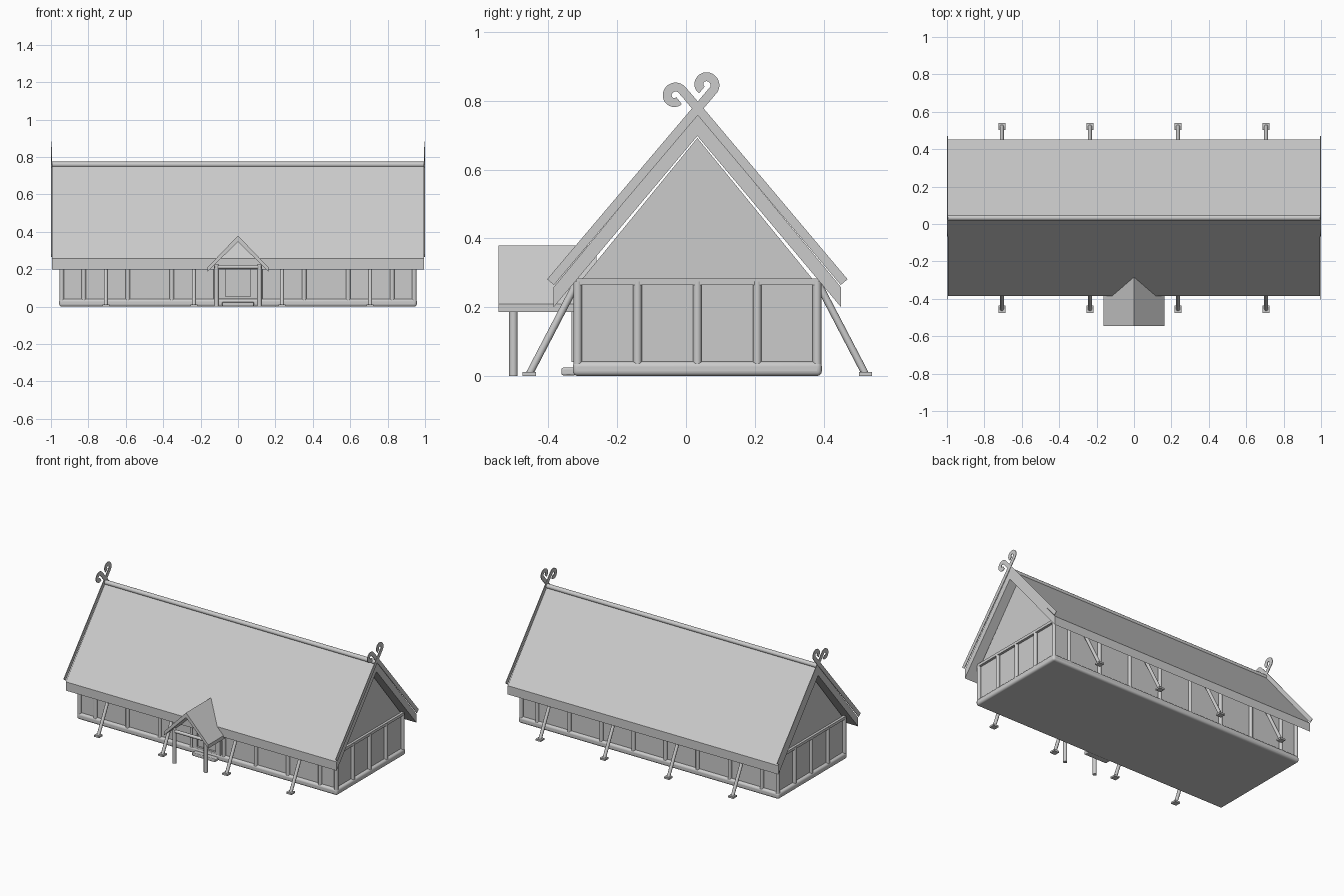
import bpy, bmesh, math
from mathutils import Vector

cube = bpy.data.objects.get("Cube")
if cube:
    bpy.data.objects.remove(cube, do_unlink=True)

GREY = 0.6
mat = bpy.data.materials.new("plain grey")
mat.use_nodes = True
mat.diffuse_color = (GREY, GREY, GREY, 1)
mat.node_tree.nodes["Principled BSDF"].inputs["Base Color"].default_value = (GREY, GREY, GREY, 1)

MID = 0.033          # y of the ridge
HALF_X = 0.95        # half length of the hall
HALF_Y = 0.355       # half width of the hall
WALL_TOP = 0.27


def finish(name, bm, bevel=0, smooth=False):
    bmesh.ops.recalc_face_normals(bm, faces=bm.faces)
    mesh = bpy.data.meshes.new(name)
    bm.to_mesh(mesh)
    bm.free()
    mesh.materials.append(mat)
    ob = bpy.data.objects.new(name, mesh)
    bpy.context.scene.collection.objects.link(ob)
    if bevel:
        mod = ob.modifiers.new("rounding", "BEVEL")
        mod.width, mod.segments = bevel, 4
    if smooth:
        bpy.ops.object.select_all(action="DESELECT")
        ob.select_set(True)
        bpy.context.view_layer.objects.active = ob
        bpy.ops.object.shade_smooth_by_angle(angle=math.radians(40))
    return ob


def box(name, lo, hi, bevel=0):
    bm = bmesh.new()
    bmesh.ops.create_cube(bm, size=1)
    for v in bm.verts:
        v.co = Vector([a + (b - a) * (c + 0.5) for a, b, c in zip(lo, hi, v.co)])
    return finish(name, bm, bevel, bool(bevel))


def rod(name, a, b, r, sides=12):
    a, b = Vector(a), Vector(b)
    bm = bmesh.new()
    bmesh.ops.create_cone(bm, cap_ends=True, segments=sides, radius1=r, radius2=r, depth=(b - a).length)
    turn = (b - a).to_track_quat("Z", "Y")
    for v in bm.verts:
        v.co = turn @ v.co + (a + b) / 2
    return finish(name, bm, 0, True)


def prism(name, outline, axis, start, end):
    """Extrude a closed outline of (across, z) points along x or y."""
    bm = bmesh.new()
    place = (lambda p, t: (t, p[0], p[1])) if axis == "x" else (lambda p, t: (p[0], t, p[1]))
    rings = [[bm.verts.new(place(p, t)) for p in outline] for t in (start, end)]
    n = len(outline)
    for i in range(n):
        j = (i + 1) % n
        bm.faces.new((rings[0][i], rings[0][j], rings[1][j], rings[1][i]))
    bm.faces.new(rings[0])
    bm.faces.new(rings[1])
    return finish(name, bm)


def gable_roof(mid, half, eave_low, eave_high, apex_low, apex_high):
    return [(mid - half, eave_low), (mid - half, eave_high), (mid, apex_high),
            (mid + half, eave_high), (mid + half, eave_low), (mid, apex_low)]


def ribbon(name, path, width, x, thick):
    """Flat board of constant width following a (y, z) path."""
    pts = [Vector(p) for p in path]
    left, right = [], []
    for i, p in enumerate(pts):
        d = (pts[min(i + 1, len(pts) - 1)] - pts[max(i - 1, 0)]).normalized()
        side = Vector((-d.y, d.x)) * width / 2
        left.append(p + side)
        right.append(p - side)
    bm = bmesh.new()
    rows = [[bm.verts.new((x + s * thick / 2, q.x, q.y)) for q, s in
             ((left[i], -1), (right[i], -1), (right[i], 1), (left[i], 1))] for i in range(len(pts))]
    for a, b in zip(rows, rows[1:]):
        for k in range(4):
            m = (k + 1) % 4
            bm.faces.new((a[k], a[m], b[m], b[k]))
    bm.faces.new(rows[0])
    bm.faces.new(rows[-1])
    return finish(name, bm)


def curl(centre, radius, start, sweep, steps=18):
    """Spiral points that tighten slightly toward the tip."""
    out = []
    for i in range(steps + 1):
        t = i / steps
        a = math.radians(start + sweep * t)
        r = radius * (1 - 0.3 * t)
        out.append((centre[0] + r * math.cos(a), centre[1] + r * math.sin(a)))
    return out


# Foundation sill and hall walls with gables
box("sill", (-0.956, MID - 0.362, 0), (0.956, MID + 0.362, 0.042), 0.014)
prism("hall_walls", [(MID - 0.345, 0.03), (MID - 0.345, WALL_TOP), (MID, 0.692),
                     (MID + 0.345, WALL_TOP), (MID + 0.345, 0.03)], "x", -0.936, 0.936)

# Main roof, ridge pole
prism("main_roof", gable_roof(MID, 0.418, 0.2, 0.258, 0.698, 0.763), "x", -0.994, 0.994)
rod("ridge_pole", (-0.994, MID, 0.76), (0.994, MID, 0.76), 0.015)

# Corner posts, gable posts, tie beams and wall plates
for sx in (-1, 1):
    for i in range(5):
        y = MID + (i - 2) * 0.174
        rod("gable_post", (sx * 0.942, y, 0.03), (sx * 0.942, y, 0.275), 0.0125)
    box("tie_beam", (sx * 0.942 - 0.01, MID - 0.352, 0.265), (sx * 0.942 + 0.01, MID + 0.352, 0.283))

for sy in (-1, 1):
    wall_y = MID + sy * 0.348
    for k in (-7, -5, -3, -1, 1, 3, 5, 7):
        rod("wall_post", (k * 0.1178, wall_y, 0.03), (k * 0.1178, wall_y, 0.268), 0.0125)
    # Raking braces on foot pads
    for k in (-3, -1, 1, 3):
        x = k * 0.2355
        foot = MID + sy * 0.489
        rod("raking_brace", (x, foot, 0.005), (x, MID + sy * 0.352, 0.268), 0.0105)
        box("brace_foot", (x - 0.019, foot - 0.019, 0), (x + 0.019, foot + 0.019, 0.011))

# Crossed barge boards ending in curls
tall = [(MID - 0.427, 0.273), (0.068, 0.818)] + curl((0.058, 0.847), 0.027, -28, 260)
low = [(MID + 0.427, 0.273), (0.004, 0.814)] + curl((-0.032, 0.815), 0.0265, 50, 260)
for sx in (-1, 1):
    ribbon("tall_barge_board", tall, 0.026, sx * 0.998, 0.004)
    ribbon("low_barge_board", low, 0.026, sx * 0.9965, 0.004)

# Porch roof, posts and beams
prism("porch_roof", gable_roof(0, 0.163, 0.186, 0.21, 0.348, 0.38), "y", -0.545, -0.26)
for sx in (-1, 1):
    rod("porch_post", (sx * 0.115, -0.502, 0), (sx * 0.115, -0.502, 0.225), 0.0125)
    # Door jambs
    box("door_jamb", (sx * 0.085 - 0.017, -0.333, 0.04), (sx * 0.085 + 0.017, -0.3, 0.215))
rod("porch_beam", (-0.125, -0.502, 0.212), (0.125, -0.502, 0.212), 0.0105)

# Door, lintel, threshold and step
box("door", (-0.068, -0.32, 0.04), (0.068, -0.3, 0.205))
box("door_lintel", (-0.102, -0.333, 0.2), (0.102, -0.3, 0.222))
box("door_threshold", (-0.068, -0.333, 0.04), (0.068, -0.3, 0.055))
box("door_step", (-0.085, -0.362, 0.002), (0.085, -0.32, 0.024), 0.005)
